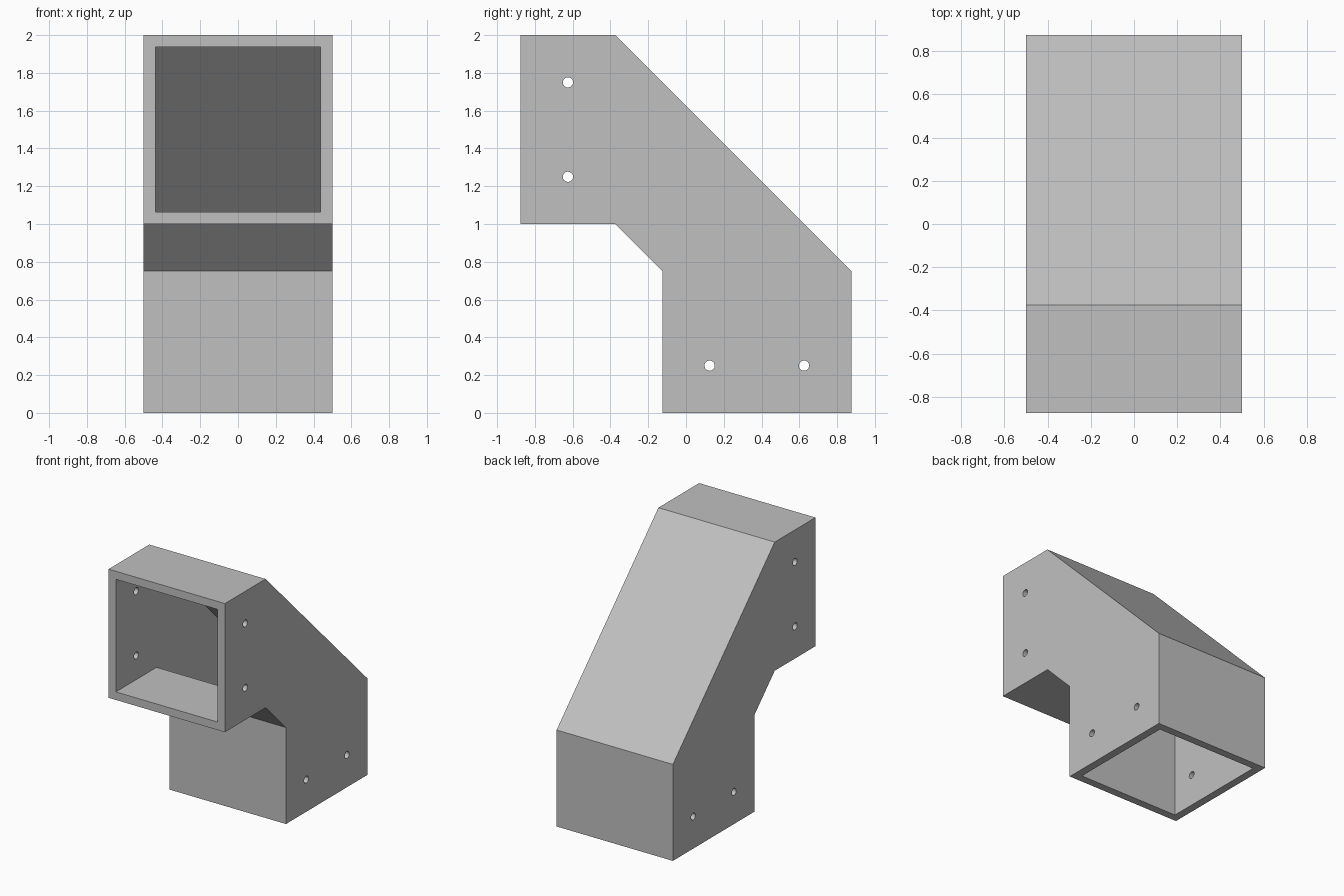
import bpy, bmesh, math
from mathutils import Matrix

cube = bpy.data.objects.get("Cube")
if cube:
    bpy.data.objects.remove(cube, do_unlink=True)

grey = bpy.data.materials.new("plain grey")
grey.use_nodes = True
colour = (0.53, 0.53, 0.53, 1)
grey.diffuse_color = colour
grey.node_tree.nodes["Principled BSDF"].inputs["Base Color"].default_value = colour


def finish(name, bm):
    bmesh.ops.recalc_face_normals(bm, faces=bm.faces)
    mesh = bpy.data.meshes.new(name)
    bm.to_mesh(mesh)
    bm.free()
    mesh.materials.append(grey)
    obj = bpy.data.objects.new(name, mesh)
    bpy.context.collection.objects.link(obj)
    return obj


def extrude_profile(name, profile, half):
    """Extrude a (y, z) outline across x."""
    bm = bmesh.new()
    face = bm.faces.new([bm.verts.new((-half, y, z)) for y, z in profile])
    new = bmesh.ops.extrude_face_region(bm, geom=[face])["geom"]
    verts = [v for v in new if isinstance(v, bmesh.types.BMVert)]
    bmesh.ops.translate(bm, verts=verts, vec=(2 * half, 0, 0))
    return finish(name, bm)


def cut(target, cutter):
    mod = target.modifiers.new(cutter.name, "BOOLEAN")
    mod.operation = "DIFFERENCE"
    mod.solver = "EXACT"
    mod.object = cutter
    bpy.context.view_layer.objects.active = target
    bpy.ops.object.modifier_apply(modifier=mod.name)
    bpy.data.objects.remove(cutter, do_unlink=True)


# Angled elbow body
elbow = extrude_profile("elbow_bracket", [
    (-0.875, 2), (-0.375, 2), (0.875, 0.75), (0.875, 0),
    (-0.125, 0), (-0.125, 0.75), (-0.375, 1), (-0.875, 1)], 0.5)

# Square passage open at the front and underneath
cut(elbow, extrude_profile("passage_cutter", [
    (-1, 1.9375), (-0.401, 1.9375), (0.8125, 0.724), (0.8125, -0.1),
    (-0.0625, -0.1), (-0.0625, 0.75), (-0.375, 1.0625), (-1, 1.0625)], 0.4375))

# Screw holes through both side walls
bm = bmesh.new()
for y, z in [(-0.625, 1.75), (-0.625, 1.25), (0.125, 0.25), (0.625, 0.25)]:
    place = Matrix.Translation((0, y, z)) @ Matrix.Rotation(math.pi / 2, 4, "Y")
    bmesh.ops.create_cone(bm, cap_ends=True, segments=32, radius1=0.027,
                          radius2=0.027, depth=1.2, matrix=place)
cut(elbow, finish("screw_hole_cutter", bm))

# Smooth hole walls, crisp edges elsewhere
elbow.select_set(True)
bpy.context.view_layer.objects.active = elbow
bpy.ops.object.shade_smooth_by_angle(angle=math.radians(30))
